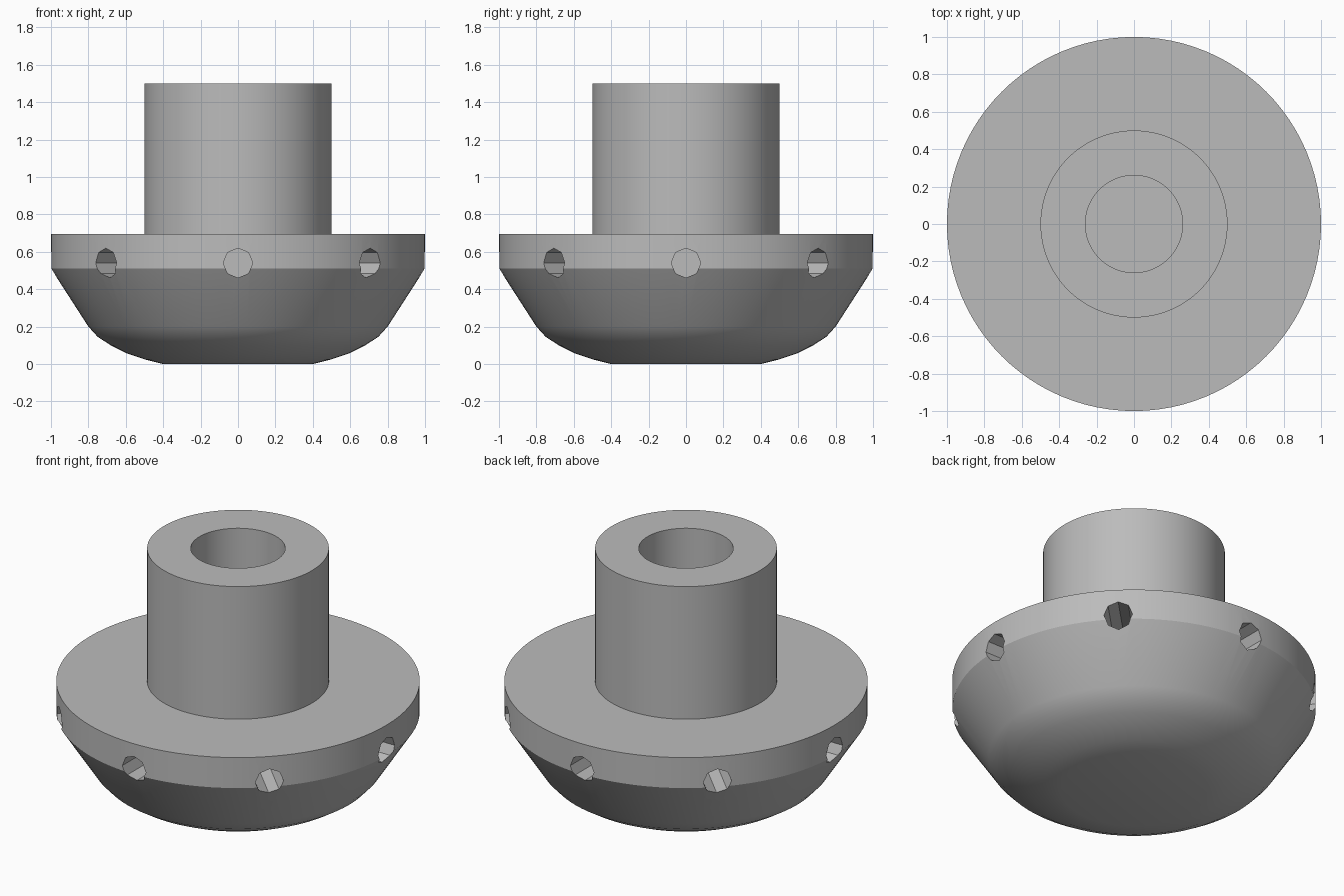
import bpy, bmesh, math
from mathutils import Matrix

cube = bpy.data.objects.get("Cube")
if cube:
    bpy.data.objects.remove(cube)

grey = bpy.data.materials.new("steel_grey")
grey.use_nodes = True
colour = (0.5, 0.5, 0.5, 1)
grey.diffuse_color = colour
grey.node_tree.nodes["Principled BSDF"].inputs["Base Color"].default_value = colour


def add_object(name, bm):
    mesh = bpy.data.meshes.new(name)
    bmesh.ops.recalc_face_normals(bm, faces=bm.faces)
    bm.to_mesh(mesh)
    bm.free()
    mesh.materials.append(grey)
    obj = bpy.data.objects.new(name, mesh)
    bpy.context.collection.objects.link(obj)
    return obj


# Turned body: rounded foot, cone, rim, shaft and blind bore
BORE_FLOOR = 0.7
profile = [(0, 0), (0.4, 0), (0.5, 0.025), (0.59, 0.055), (0.68, 0.1), (0.75, 0.145),
           (0.8, 0.2), (1, 0.51), (1, 0.695), (0.5, 0.695), (0.5, 1.5),
           (0.26, 1.5), (0.26, BORE_FLOOR), (0, BORE_FLOOR)]
bm = bmesh.new()
verts = [bm.verts.new((r, 0, z)) for r, z in profile]
edges = [bm.edges.new(pair) for pair in zip(verts, verts[1:])]
bmesh.ops.spin(bm, geom=verts + edges, cent=(0, 0, 0), axis=(0, 0, 1),
               angle=math.tau, steps=96, use_merge=False)
bmesh.ops.remove_doubles(bm, verts=bm.verts, dist=0.0005)
body = add_object("turned_body", bm)

# Eight blind octagonal holes around the rim
bm = bmesh.new()
for i in range(8):
    place = (Matrix.Rotation(i * math.tau / 8, 4, "Z")
             @ Matrix.Translation((0, -0.85, 0.54))
             @ Matrix.Rotation(math.pi / 2, 4, "X"))
    bmesh.ops.create_cone(bm, cap_ends=True, segments=8, radius1=0.079,
                          radius2=0.079, depth=0.5, matrix=place)
cutter = add_object("rim_hole_cutter", bm)
cutter.hide_render = True
cutter.hide_viewport = True

holes = body.modifiers.new("rim_holes", "BOOLEAN")
holes.operation = "DIFFERENCE"
holes.solver = "EXACT"
holes.object = cutter

# Apply the cut, then smooth the round surfaces
bpy.ops.object.select_all(action="DESELECT")
body.select_set(True)
bpy.context.view_layer.objects.active = body
bpy.ops.object.modifier_apply(modifier=holes.name)
bpy.data.objects.remove(cutter)
bpy.ops.object.shade_smooth_by_angle(angle=math.radians(30))
